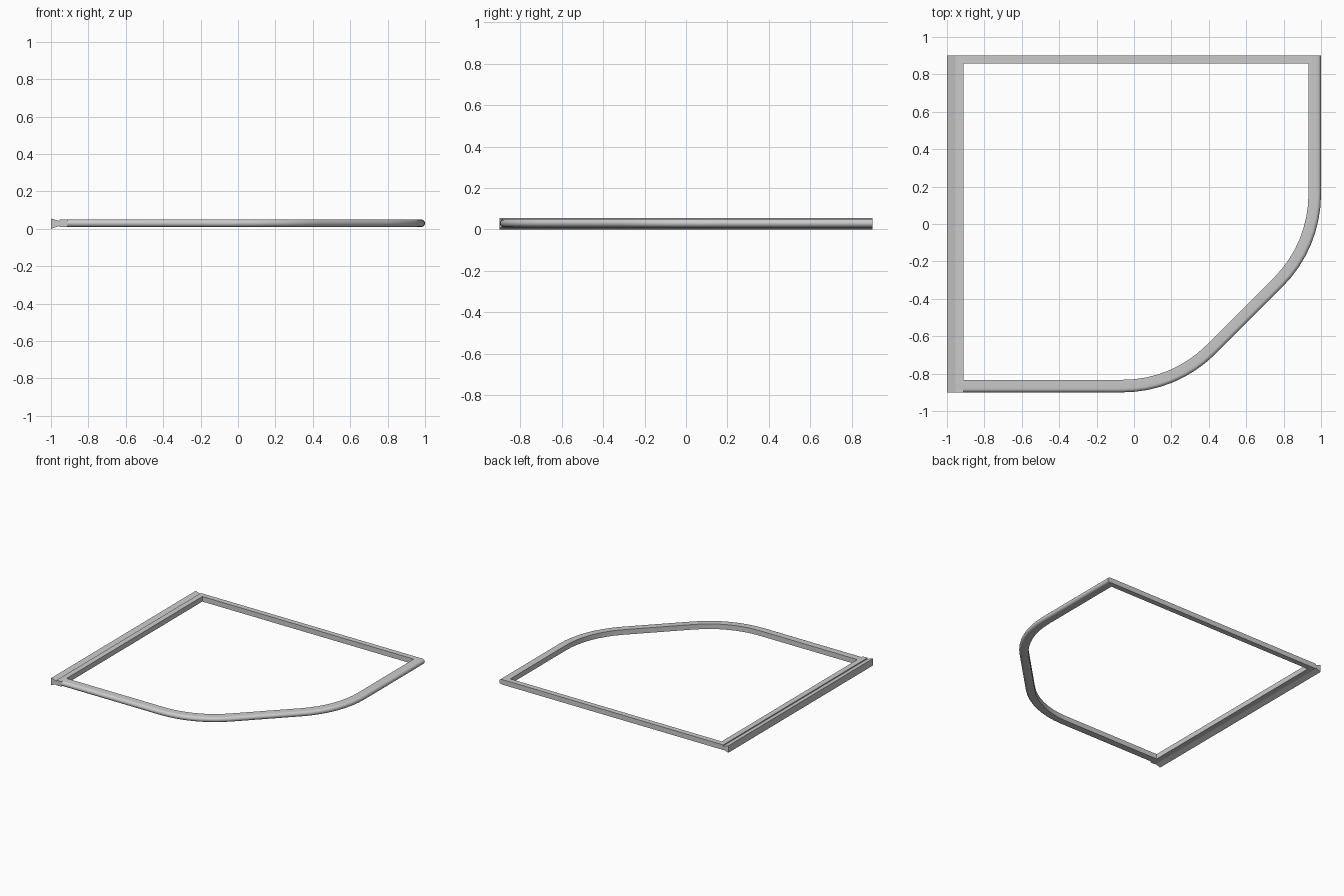
import bpy, bmesh, math
from mathutils import Vector

if "Cube" in bpy.data.objects:
    bpy.data.objects.remove(bpy.data.objects["Cube"])

Z0, Z1 = 0.01, 0.05          # height range of the frame bars
ZM, RZ = (Z0 + Z1) / 2, (Z1 - Z0) / 2


def sweep(name, path, profile):
    """Sweep a closed profile (inward offset, z) along an open xy path."""
    bm = bmesh.new()
    pts = [Vector(p) for p in path]
    rings = []
    for i, p in enumerate(pts):
        d0 = (p - pts[i - 1]).normalized() if i else (pts[1] - p).normalized()
        d1 = (pts[i + 1] - p).normalized() if i < len(pts) - 1 else d0
        t = (d0 + d1).normalized()
        n = Vector((-t.y, t.x)) / t.dot(d0)
        rings.append([bm.verts.new((p.x + n.x * o, p.y + n.y * o, z)) for o, z in profile])
    k = len(profile)
    for a, b in zip(rings, rings[1:]):
        for j in range(k):
            bm.faces.new((a[j], a[(j + 1) % k], b[(j + 1) % k], b[j]))
    bm.faces.new(rings[0])
    bm.faces.new(rings[-1])
    bmesh.ops.recalc_face_normals(bm, faces=bm.faces)
    mesh = bpy.data.meshes.new(name)
    bm.to_mesh(mesh)
    bm.free()
    ob = bpy.data.objects.new(name, mesh)
    bpy.context.collection.objects.link(ob)
    bpy.context.view_layer.objects.active = ob
    bpy.ops.object.select_all(action='DESELECT')
    ob.select_set(True)
    bpy.ops.object.shade_smooth_by_angle(angle=math.radians(35))
    return ob


def arc(cx, cy, r, a0, a1, n=8):
    return [(cx + r * math.cos(math.radians(a0 + (a1 - a0) * i / n)),
             cy + r * math.sin(math.radians(a0 + (a1 - a0) * i / n))) for i in range(n + 1)]


# Bullnosed rail along the front, the cut corner and the right side
R = 0.70
T = R * math.tan(math.radians(22.5))
path = ([(-0.955, -0.9)] + arc(0.23 - T, -0.9 + R, R, -90, -45)
        + arc(1 - R, -0.13 + T, R, -45, 0) + [(1, 0.9)])
nose = [(RZ - RZ * math.cos(math.radians(a)), ZM + RZ * math.sin(math.radians(a)))
        for a in range(-90, 91, 18)]
sweep("rounded_rail", path, nose + [(0.067, Z1), (0.067, Z0)])

# Square bar along the back
sweep("back_bar", [(0.98, 0.9), (-0.955, 0.9)],
      [(0, Z0), (0, Z1), (0.042, Z1), (0.042, Z0)])

# Left bar with a flared outer lip
sweep("left_bar", [(-1, 0.9), (-1, -0.9)],
      [(0.045, Z0), (0.045, Z1), (0.088, Z1), (0.088, Z0)])
sweep("left_flared_lip", [(-1, 0.9), (-1, -0.9)],
      [(0, 0.0), (0, 0.055), (0.045, 0.042), (0.045, 0.016)])
